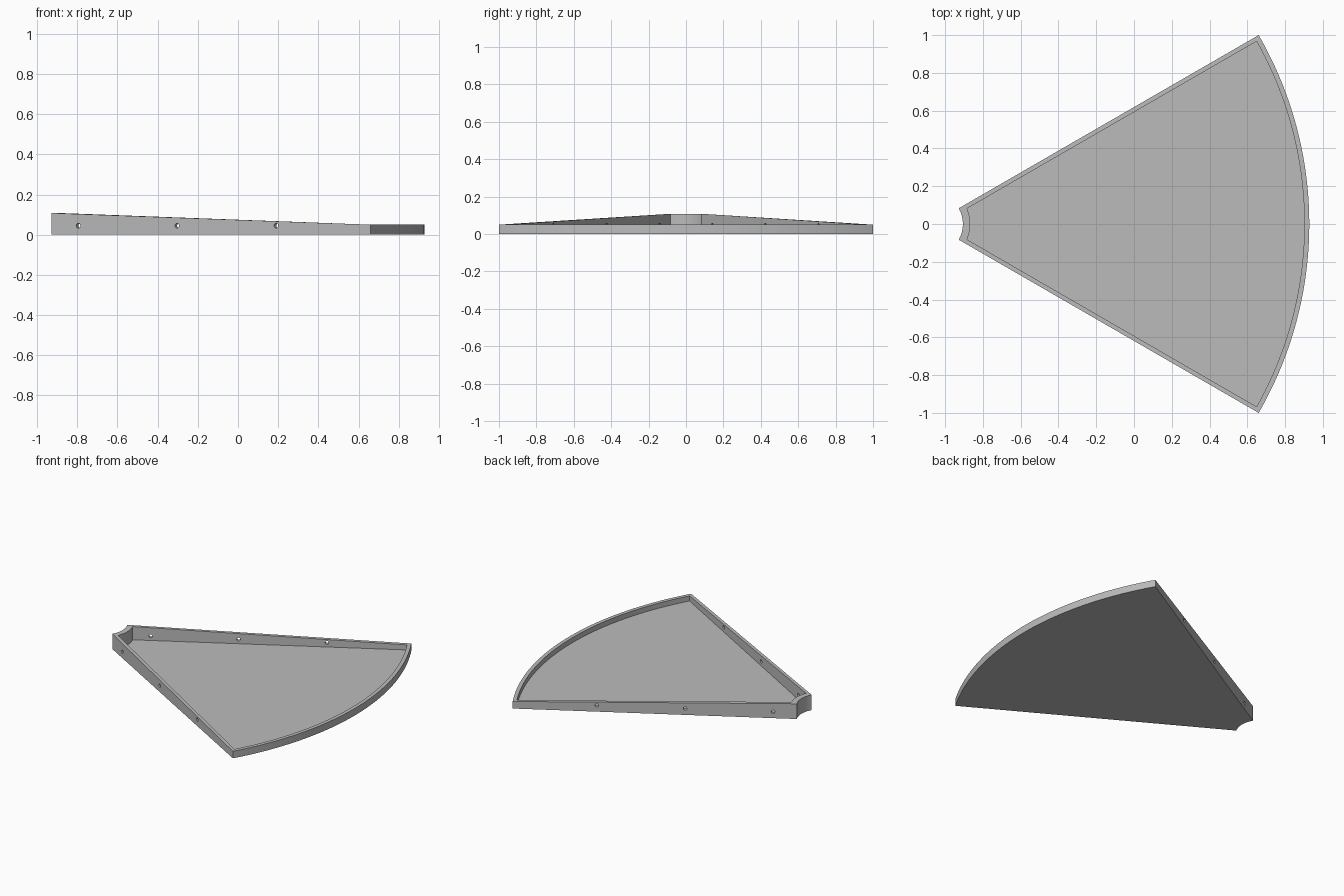
import bpy, bmesh
from math import sin, cos, asin, pi, radians
from mathutils import Matrix, Vector

cube = bpy.data.objects.get("Cube")
if cube:
    bpy.data.objects.remove(cube, do_unlink=True)

HALF = radians(30)             # half the sector angle
R_IN, R_OUT = 0.166, 2.0       # outline radii about the apex
C_IN, C_OUT = 0.205, 1.974     # cavity radii
WALL = 0.023                   # straight wall thickness
HIGH, LOW, FLOOR = 0.108, 0.05, 0.014
APEX = Vector((-1.072, 0, 0))

grey = bpy.data.materials.new("plain_grey")
grey.use_nodes = True
COLOR = (0.5, 0.5, 0.5, 1)
grey.diffuse_color = COLOR
grey.node_tree.nodes["Principled BSDF"].inputs["Base Color"].default_value = COLOR


def arc(radius, half, steps):
    """Points on an arc about the apex, from -half to +half."""
    angles = [half * (2 * i / steps - 1) for i in range(steps + 1)]
    return [APEX + Vector((radius * cos(a), radius * sin(a), 0)) for a in angles]


def outline(r_in, r_out, inset):
    """Closed sector outline whose straight sides are moved in by inset."""
    outer = arc(r_out, HALF - asin(inset / r_out), 64)
    inner = arc(r_in, HALF - asin(inset / r_in), 16)
    return outer + inner[::-1], len(outer)


# Tray: floor and four walls, the rim falling from the inner to the outer arc
bm = bmesh.new()
outside, n_outer = outline(R_IN, R_OUT, 0)
inside, _ = outline(C_IN, C_OUT, WALL)


def ring(points, height=None):
    verts = []
    for i, p in enumerate(points):
        z = height if height is not None else (LOW if i < n_outer else HIGH)
        verts.append(bm.verts.new((p.x, p.y, z)))
    return verts


rings = [ring(outside, 0), ring(outside), ring(inside), ring(inside, FLOOR)]
count = len(outside)
for a, b in zip(rings, rings[1:]):
    for i in range(count):
        j = (i + 1) % count
        bm.faces.new((a[i], a[j], b[j], b[i]))
bm.faces.new(rings[0][::-1])
bm.faces.new(rings[-1])
bmesh.ops.recalc_face_normals(bm, faces=bm.faces)
mesh = bpy.data.meshes.new("sector_tray")
bm.to_mesh(mesh)
bm.free()
mesh.materials.append(grey)
tray = bpy.data.objects.new("sector_tray", mesh)
bpy.context.collection.objects.link(tray)

# Bolt holes: three through each straight wall
bm = bmesh.new()
for side in (-1, 1):
    turn = Matrix.Rotation(side * HALF, 4, "Z")
    for distance in (0.32, 0.887, 1.457):
        place = (Matrix.Translation(APEX) @ turn
                 @ Matrix.Translation((distance, -side * WALL / 2, 0.045))
                 @ Matrix.Rotation(pi / 2, 4, "X"))
        bmesh.ops.create_cone(bm, cap_ends=True, segments=24, radius1=0.012,
                              radius2=0.012, depth=0.06, matrix=place)
hole_mesh = bpy.data.meshes.new("hole_cutter")
bm.to_mesh(hole_mesh)
bm.free()
hole_mesh.materials.append(grey)
cutter = bpy.data.objects.new("hole_cutter", hole_mesh)
cutter.hide_render = True
bpy.context.collection.objects.link(cutter)

cut = tray.modifiers.new("bolt_holes", "BOOLEAN")
cut.operation = "DIFFERENCE"
cut.solver = "EXACT"
cut.object = cutter
bpy.ops.object.select_all(action="DESELECT")
bpy.context.view_layer.objects.active = tray
tray.select_set(True)
bpy.ops.object.modifier_apply(modifier=cut.name)
bpy.data.objects.remove(cutter, do_unlink=True)
bpy.ops.object.shade_smooth_by_angle(angle=radians(30))
